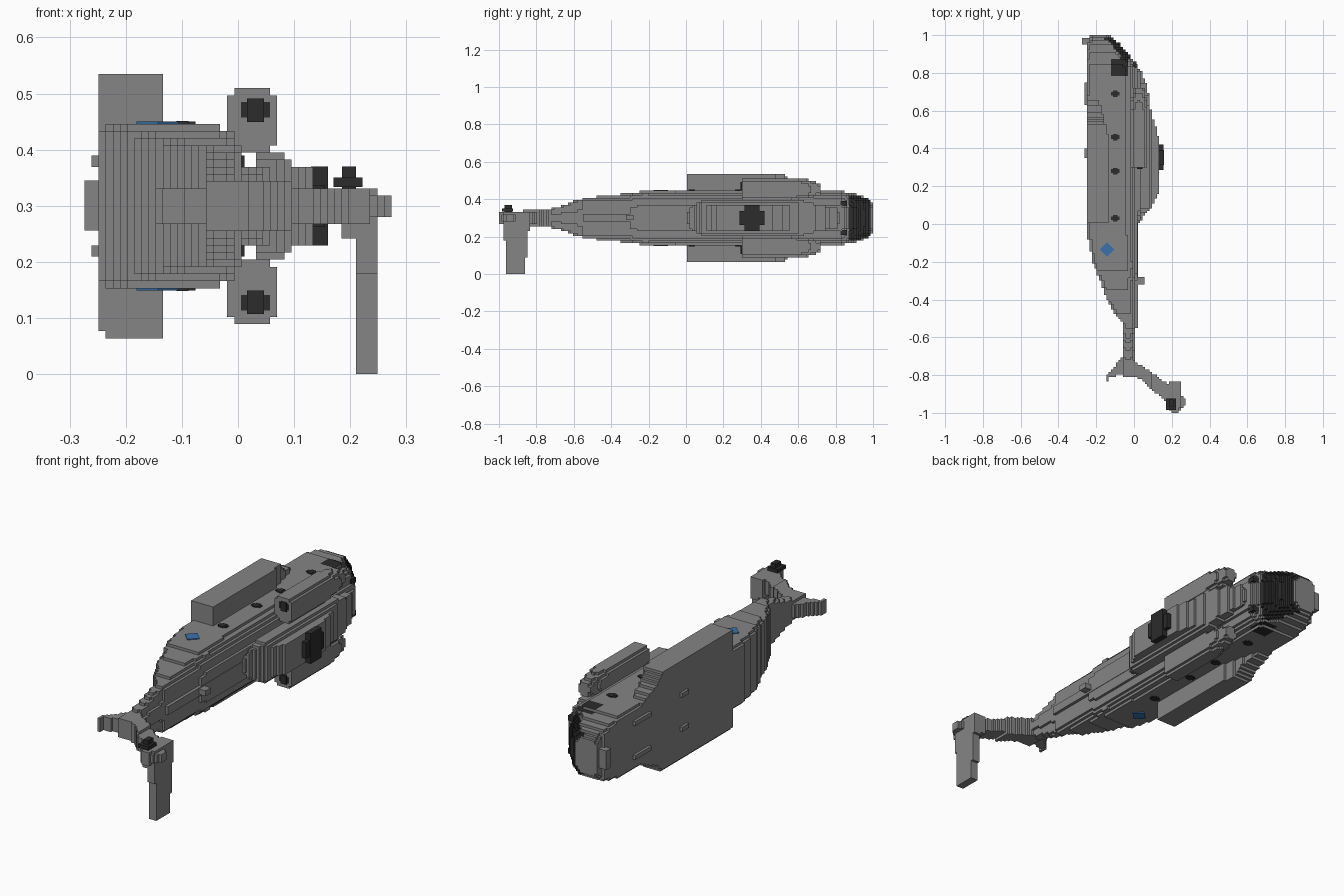
import bpy, bmesh, math
from mathutils import Matrix

cube = bpy.data.objects.get("Cube")
if cube:
    bpy.data.objects.remove(cube, do_unlink=True)

V = 2 / 157                      # block size
X0, Y0, ZC = -0.274, -1.0, 23.5 * V


def material(name, rgb):
    m = bpy.data.materials.new(name)
    m.use_nodes = True
    m.diffuse_color = (*rgb, 1)
    m.node_tree.nodes["Principled BSDF"].inputs["Base Color"].default_value = (*rgb, 1)
    return m


GREY = material("hull grey", (0.235, 0.235, 0.235))
DARK = material("dark glass", (0.025, 0.025, 0.025))
BLUE = material("marking blue", (0.04, 0.17, 0.42))


def finish(name, bm, mats):
    me = bpy.data.meshes.new(name)
    bm.to_mesh(me)
    bm.free()
    for m in mats:
        me.materials.append(m)
    ob = bpy.data.objects.new(name, me)
    bpy.context.collection.objects.link(ob)
    return ob


def box(name, x, y, z, mat=GREY):
    bm = bmesh.new()
    size = [b - a for a, b in (x, y, z)]
    mid = [(a + b) / 2 for a, b in (x, y, z)]
    bmesh.ops.create_cube(bm, size=1, matrix=Matrix.Translation(mid) @ Matrix.Diagonal((*size, 1)))
    return finish(name, bm, [mat])


def lerp(pts, t):
    """Piecewise linear value of a short profile."""
    if t <= pts[0][0]:
        return pts[0][1]
    for (a, va), (b, vb) in zip(pts, pts[1:]):
        if t <= b:
            return va + (vb - va) * (t - a) / (b - a)
    return pts[-1][1]


def in_polygon(poly, x, y):
    hit = False
    for (ax, ay), (bx, by) in zip(poly, poly[1:] + poly[:1]):
        if (ay > y) != (by > y) and x < ax + (bx - ax) * (y - ay) / (by - ay):
            hit = not hit
    return hit


def blocks(name, inside, xr, yr, zr, paint=None):
    """Fill a shape with blocks and keep only the outer faces, merged into flat areas."""
    def span(r, o):
        return range(math.floor((r[0] - o) / V), math.ceil((r[1] - o) / V))

    def centre(c):
        return X0 + (c[0] + .5) * V, Y0 + (c[1] + .5) * V, (c[2] + .5) * V
    cells = {(i, j, k) for i in span(xr, X0) for j in span(yr, Y0) for k in span(zr, 0)
             if inside(*centre((i, j, k)))}
    bm, verts = bmesh.new(), {}

    def vert(c):
        if c not in verts:
            verts[c] = bm.verts.new((X0 + c[0] * V, Y0 + c[1] * V, c[2] * V))
        return verts[c]
    for c in cells:
        for ax in range(3):
            for s in (0, 1):
                n = list(c)
                n[ax] += 2 * s - 1
                if tuple(n) in cells:
                    continue
                u, w = (ax + 1) % 3, (ax + 2) % 3
                quad = []
                for du, dw in ((0, 0), (1, 0), (1, 1), (0, 1)):
                    p = list(c)
                    p[ax] += s
                    p[u] += du
                    p[w] += dw
                    quad.append(vert(tuple(p)))
                f = bm.faces.new(quad if s else quad[::-1])
                if paint and paint(*centre(c), ax):
                    f.material_index = 1
    bmesh.ops.dissolve_limit(bm, angle_limit=0.01, verts=bm.verts[:], edges=bm.edges[:],
                             delimit={'MATERIAL'})
    return finish(name, bm, [GREY, DARK] if paint else [GREY])


# Fuselage: belly towards -x, roof towards +x, nose towards +y
TOP = [(0, .02), (.04, .05), (.10, .10), (.18, .137), (.42, .137), (.50, .12), (.555, .10), (.63, .085),
       (.71, .075), (.80, .04), (.86, 0), (.95, -.07), (1, -.125)]
ROOF = [(-.56, 0), (-.55, .012), (-.30, .012), (-.28, .02)]
BELLY = [(-.515, -.063), (-.475, -.10), (-.40, -.143), (-.32, -.17), (-.265, -.195), (-.20, -.22),
         (-.08, -.243), (0, -.249), (.93, -.249), (1, -.235)]
WIDTH = [(-.74, .047), (-.68, .06), (-.60, .09), (-.51, .112), (-.26, .137), (-.235, .147), (.80, .147),
         (.87, .137), (.94, .118), (.97, .105), (1, .07)]
CORNER = [(0, .4), (.01, .47), (.02, .75), (.045, .92), (.08, 1)]


def fuselage(x, y, z):
    roof, belly = min(lerp(ROOF, y), lerp(TOP, y) if y > .3 else 1), lerp(BELLY, y)
    if not belly < x < roof:
        return False
    frac = lerp(CORNER, (roof - x) * .27 / (roof - belly))
    if x - belly < .012:
        frac *= .94
    return abs(z - ZC) < lerp(WIDTH, y) * frac


def glass(x, y, z, axis):
    windshield = .87 < y < .985 and lerp(TOP, y) - x < .05
    side_window = axis == 2 and -.12 < x < -.03 and .78 < y < .87 and abs(z - ZC) > .1
    return windshield or side_window


blocks("fuselage", fuselage, (-.26, .03), (-.80, 1), (.14, .46), glass)

# Gearbox cover on the roof
COVER = [(.0318, .072), (.032, .096), (.08, .096), (.082, .085), (.095, .085), (.097, .07)]


def cover(x, y, z):
    end = min(1, .45 + 6 * max(0, y), .5 + 2.2 * max(0, .82 - y))
    return x < lerp(TOP, y) and abs(z - ZC) < lerp(COVER, x) * end


blocks("gearbox_cover", cover, (.0, .14), (.0, .82), (.19, .41))


# Engines on both sides of the cover
def engines(x, y, z):
    r = lerp([(.31, 1), (.56, 1), (.65, .85), (.71, .55)], y)
    a, b = (x - .026) / .05, (abs(z - ZC) - .155) / .058
    return abs(a) ** 2.6 + abs(b) ** 2.6 < r ** 2.6


blocks("engines", engines, (-.03, .08), (.31, .71), (.07, .53))


# Side pods
def pods(x, y, z):
    d = abs(z - ZC)
    out = lerp([(.52, .237), (.57, .19), (.67, .145)], y)
    return .12 < d < out and x < lerp([(.45, -.134), (.67, -.19)], y) and not (d > .225 and x < -.24 and z < ZC)


blocks("side_pods", pods, (-.248, -.13), (.015, .67), (.05, .55))

# Tail pylon, swept up from the boom
PYLON = [(-.063, -.70), (0, -.72), (.03, -.745), (.20, -.86), (.248, -.90), (.275, -.93), (.275, -.957),
         (.235, -1), (.195, -1), (.18, -.95), (.03, -.82), (-.063, -.79)]


def pylon(x, y, z):
    half = lerp([(.02, .047), (.12, .036), (.235, .033), (.237, .02)], x)
    return in_polygon(PYLON, x, y) and abs(z - ZC) < half


blocks("tail_pylon", pylon, (-.07, .28), (-1, -.69), (.24, .36))


# Stabiliser on one side of the pylon
def stabiliser(x, y, z):
    rear = lerp([(0, -.957), (.30, -.976)], z)
    front = lerp([(0, -.861), (.20, -.845), (.30, -.832)], z)
    return rear < y < front and (x > .21 or z > .245)


blocks("stabiliser", stabiliser, (.185, .248), (-.98, -.83), (0, .33))


# Tail bumper under the pylon
SKID = [(-.055, -.69), (-.10, -.75), (-.145, -.80), (-.145, -.84), (-.125, -.81), (-.06, -.79)]
blocks("tail_bumper", lambda x, y, z: in_polygon(SKID, x, y), (-.15, -.05), (-.85, -.69), (.275, .325))

# Roof ridge along the boom and its small fairing
box("shaft_cover", (0, .021), (-.55, .02), (.28, .32))
box("shaft_fairing", (.01, .055), (-.32, -.28), (.29, .316))

# Rotor hubs
box("main_hub_long", (.13, .155), (.285, .42), (.262, .337), DARK)
box("main_hub_wide", (.13, .16), (.312, .393), (.229, .37), DARK)
box("tail_hub", (.185, .21), (-.97, -.93), (.325, .37), DARK)
box("tail_hub_blade_roots", (.17, .222), (-.985, -.925), (.333, .35), DARK)

# Belly sensor at the nose
box("nose_sensor", (-.274, -.22), (.95, .985), (.256, .345))

# Parts repeated on both sides
for side, s in (("left", 1), ("right", -1)):
    def zr(a, b):
        return tuple(sorted((ZC + s * a, ZC + s * b)))
    box(f"{side}_exhaust", (.005, .057), (.298, .32), zr(.158, .186), DARK)
    box(f"{side}_exhaust_core", (.016, .046), (.292, .32), zr(.15, .192), DARK)
    box(f"{side}_front_wheel_fairing", (-.261, -.24), (.63, .75), zr(.07, .09))
    box(f"{side}_rear_wheel_fairing", (-.261, -.24), (.35, .40), zr(.07, .09))
    box(f"{side}_roof_window", (-.03, .012), (.825, .86), zr(.065, .09), DARK)
    surface = 11.5 * V
    for n, y in enumerate((.69, .46, .28, .03)):
        box(f"{side}_cabin_window_{n + 1}", (-.122, -.076), (y - .01, y + .01),
            zr(surface - .002, surface + .004), DARK)
        box(f"{side}_cabin_window_tall_{n + 1}", (-.11, -.088), (y - .017, y + .017),
            zr(surface - .002, surface + .005), DARK)
    # Diamond marking
    bm = bmesh.new()
    bmesh.ops.create_cone(bm, cap_ends=True, segments=4, radius1=.038, radius2=.038, depth=.006,
                          matrix=Matrix.Translation((-.143, -.135, ZC + s * (surface + .001))))
    finish(f"{side}_diamond_marking", bm, [BLUE])
